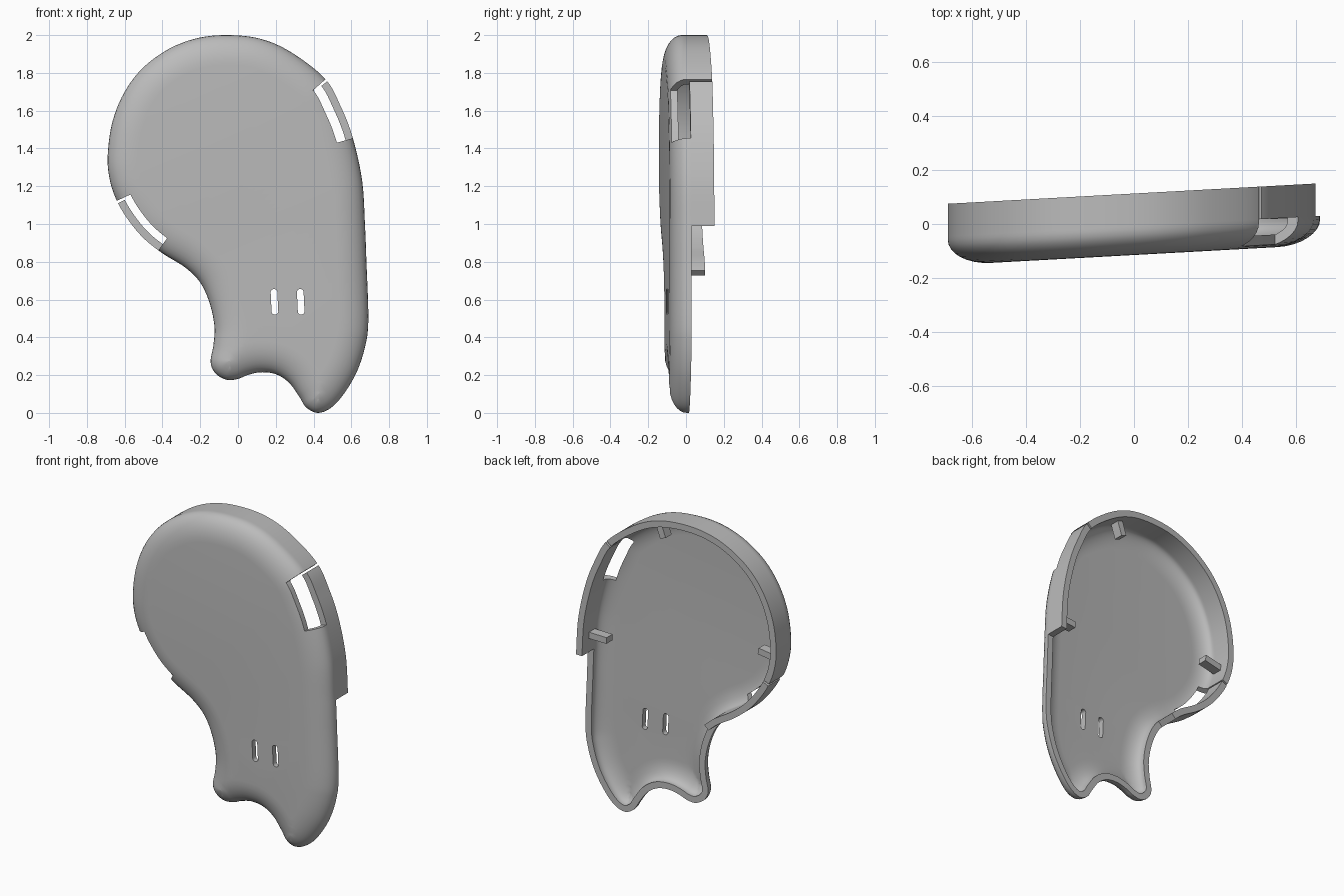
import bpy, bmesh, math
from mathutils import Vector, kdtree
from mathutils.geometry import delaunay_2d_cdt

if "Cube" in bpy.data.objects:
    bpy.data.objects.remove(bpy.data.objects["Cube"])

grey = bpy.data.materials.new("plain grey")
grey.use_nodes = True
grey.diffuse_color = (0.5, 0.5, 0.5, 1)
grey.node_tree.nodes["Principled BSDF"].inputs["Base Color"].default_value = (0.5, 0.5, 0.5, 1)

N = 400                               # points around the outline
RIM, TOP = -0.008, 0.113              # low rim and raised wall depth
WALL = 0.04

# Outline seen from the front (x, z), clockwise from the top
KEYS = [(-.05, 2), (.12, 1.98), (.28, 1.91), (.46, 1.77), (.545, 1.62), (.608, 1.455),
        (.657, 1.23), (.672, 1), (.68, .8), (.69, .5), (.675, .36), (.63, .22), (.56, .1),
        (.49, .025), (.42, 0), (.36, .03), (.325, .085), (.27, .16), (.2, .205), (.12, .215),
        (.05, .2), (0, .18), (-.06, .175), (-.12, .21), (-.145, .27), (-.13, .36),
        (-.125, .46), (-.15, .58), (-.2, .69), (-.28, .77), (-.4, .845), (-.5, .925),
        (-.58, 1.02), (-.64, 1.12), (-.678, 1.23), (-.69, 1.36), (-.665, 1.54), (-.6, 1.7),
        (-.5, 1.83), (-.36, 1.93), (-.21, 1.985)]


def spline(keys, steps=20):
    k = [Vector(p) for p in keys]
    pts = []
    for i in range(len(k)):
        a, b, c, d = (k[(i + j) % len(k)] for j in (-1, 0, 1, 2))
        for s in range(steps):
            t = s / steps
            pts.append(0.5 * (2 * b + (c - a) * t + (2 * a - 5 * b + 4 * c - d) * t * t
                              + (3 * b - a - 3 * c + d) * t ** 3))
    return pts


def resample(pts, n):
    pts = pts + [pts[0]]
    cum = [0]
    for a, b in zip(pts, pts[1:]):
        cum.append(cum[-1] + (b - a).length)
    out, j = [], 0
    for i in range(n):
        s = cum[-1] * i / n
        while cum[j + 1] <= s:
            j += 1
        out.append(pts[j].lerp(pts[j + 1], (s - cum[j]) / (cum[j + 1] - cum[j])))
    return out


LINE = resample(spline(KEYS), N)
NORM = []
for i in range(N):
    t = (LINE[(i + 1) % N] - LINE[i - 1]).normalized()
    NORM.append(Vector((t.y, -t.x)))
KD = kdtree.KDTree(N)
for i, p in enumerate(LINE):
    KD.insert((p.x, p.y, 0), i)
KD.balance()


def inset(i, d):
    return LINE[i % N] + NORM[i % N] * d


def nearest(x, z):
    return KD.find((x, z, 0))[1]


def place(p, y):
    """Plane point plus depth, on the slightly skewed case."""
    return (p.x, y + 0.055 * p.x, p.y)


def finish(name, bm):
    bmesh.ops.recalc_face_normals(bm, faces=bm.faces)
    me = bpy.data.meshes.new(name)
    bm.to_mesh(me)
    bm.free()
    me.materials.append(grey)
    ob = bpy.data.objects.new(name, me)
    bpy.context.collection.objects.link(ob)
    return ob


def smooth(ob):
    bpy.ops.object.select_all(action='DESELECT')
    ob.select_set(True)
    bpy.context.view_layer.objects.active = ob
    bpy.ops.object.shade_smooth_by_angle(angle=math.radians(35))


def dome(bm, start, width, depth, steps=8):
    """Filled outline with a rounded edge; returns its boundary vertices."""
    pts, ys = [], []
    for s in range(steps + 1):
        a = math.pi / 2 * s / steps
        d = start + width * (1 - math.cos(a))
        for i in range(N):
            p = inset(i, d)
            if s == 0 or KD.find((p.x, p.y, 0))[2] > d - 0.0015:
                pts.append(p)
                ys.append(-0.02 - depth * math.sin(a))
    edges = [(i, (i + 1) % N) for i in range(N)]
    co, _, faces, orig, _, _ = delaunay_2d_cdt(pts, edges, [], 1, 1e-5)
    vs = [bm.verts.new(place(c, ys[min(o)])) for c, o in zip(co, orig)]
    for f in faces:
        bm.faces.new([vs[i] for i in f])
    index = {o: v for v, group in zip(vs, orig) for o in group}
    return [index[i] for i in range(N)]


def strip(name, i0, i1, d0, d1, y0, y1):
    """Solid bar following the outline from index i0 to i1."""
    bm = bmesh.new()
    if i1 < i0:
        i1 += N
    prev = None
    for i in range(i0, i1 + 1):
        ring = [bm.verts.new(place(inset(i, d), y))
                for d, y in ((d0, y0), (d1, y0), (d1, y1), (d0, y1))]
        if prev:
            for k in range(4):
                bm.faces.new((prev[k], prev[k - 1], ring[k - 1], ring[k]))
        else:
            bm.faces.new(ring)
        prev = ring
    bm.faces.new(prev)
    return finish(name, bm)


def prism(name, pts, y0, y1):
    bm = bmesh.new()
    a, b = ([bm.verts.new(place(Vector(p), y)) for p in pts] for y in (y0, y1))
    bm.faces.new(a)
    bm.faces.new(b)
    for k in range(len(a)):
        bm.faces.new((a[k - 1], a[k], b[k], b[k - 1]))
    return finish(name, bm)


# Hollow front shell with a low rim
bm = bmesh.new()
outer = dome(bm, 0, 0.16, 0.095)
inner = dome(bm, WALL, 0.12, 0.06)
rim_out = [bm.verts.new(place(inset(i, 0), RIM)) for i in range(N)]
rim_in = [bm.verts.new(place(inset(i, WALL), RIM)) for i in range(N)]
for a, b in ((outer, rim_out), (rim_out, rim_in), (rim_in, inner)):
    for i in range(N):
        bm.faces.new((a[i - 1], a[i], b[i], b[i - 1]))
shell = finish("front_shell", bm)

# Raised back wall with a clip arm at each end, split by narrow slits
right_slit = nearest(.462, 1.765)
left_slit = nearest(-.637, 1.125)
walls = [strip("back_wall", left_slit, right_slit, 0, WALL, RIM, TOP),
         strip("left_clip_arm", right_slit + 1, nearest(.672, .99), 0, WALL, RIM, TOP),
         strip("right_clip_arm", nearest(-.22, .73), left_slit - 1, 0, WALL, RIM, TOP)]

# Clip windows and the two small strap slots
cutters = [strip("left_window", right_slit, nearest(.608, 1.45), -.05, .088, -.2, .05),
           strip("right_window", nearest(-.42, .855), left_slit, -.05, .08, -.2, .05)]
for x in (.193, .332):
    ends = []
    for k in range(16):
        a = 2 * math.pi * (k + .5) / 16
        side = math.copysign(.05, math.sin(a))
        ends.append((x + .018 * math.cos(a) - .05 * side, .588 + side + .018 * math.sin(a)))
    cutters.append(prism("strap_slot", ends, -.2, 0))
for cut in cutters:
    cut.hide_render = True
    mod = shell.modifiers.new("cut", 'BOOLEAN')
    mod.operation = 'DIFFERENCE'
    mod.solver = 'EXACT'
    mod.object = cut
    bpy.context.view_layer.objects.active = shell
    bpy.ops.object.modifier_apply(modifier=mod.name)
    bpy.data.objects.remove(cut)

# Inner support posts
for name, x, z, length in (("top_post", .16, 1.96, .1), ("right_post", -.68, 1.26, .13),
                           ("left_post", .665, 1.1, .13)):
    i = nearest(x, z)
    n, p = NORM[i], LINE[i]
    t = Vector((-n.y, n.x)) * .02
    prism(name, [p + n * .03 - t, p + n * .03 + t, p + n * (.03 + length) + t,
                 p + n * (.03 + length) - t], -.01, .05)

for ob in [shell] + walls:
    smooth(ob)
